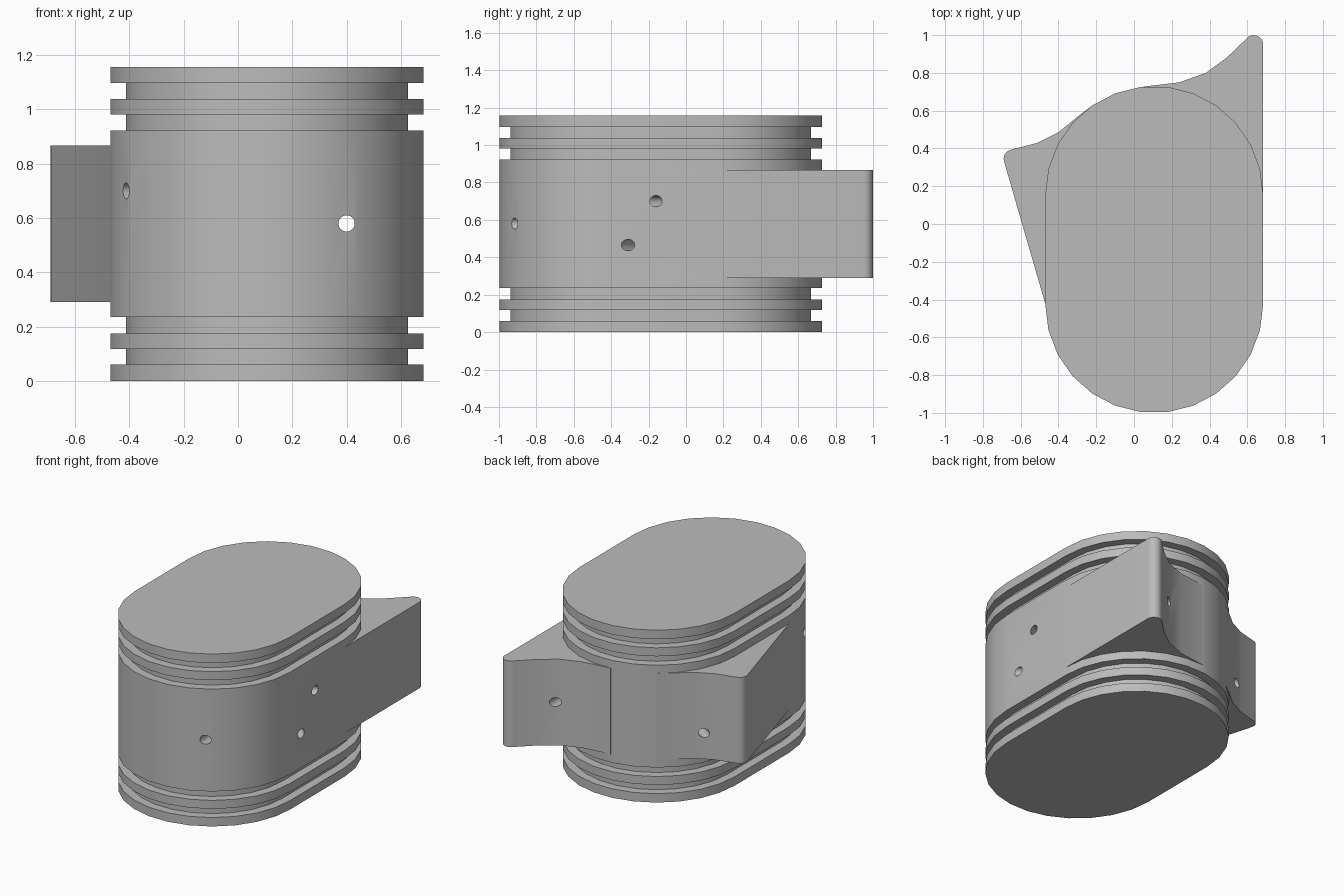
import bpy, bmesh
from math import cos, sin, radians, pi
from mathutils import Vector

cube = bpy.data.objects.get("Cube")
if cube:
    bpy.data.objects.remove(cube)

metal = bpy.data.materials.new("plain grey")
metal.use_nodes = True
GREY = (0.5, 0.5, 0.5, 1)
metal.diffuse_color = GREY
metal.node_tree.nodes["Principled BSDF"].inputs["Base Color"].default_value = GREY


def arc(cx, cy, r, start, end, steps):
    """Points along an arc, angles in degrees."""
    angles = [radians(start + (end - start) * i / steps) for i in range(steps + 1)]
    return [(cx + r * cos(a), cy + r * sin(a)) for a in angles]


def oblong(r):
    """Straight-sided outline with a half round at each end."""
    return arc(0.107, 0.153, r, 0, 180, 13) + arc(0.107, -0.423, r, 180, 360, 13)


def loft(name, layers):
    """Closed solid through a stack of (outline, height) layers."""
    bm = bmesh.new()
    rings = [[bm.verts.new((x, y, z)) for x, y in outline] for outline, z in layers]
    n = len(rings[0])
    for a, b in zip(rings, rings[1:]):
        for i in range(n):
            j = (i + 1) % n
            bm.faces.new((a[i], a[j], b[j], b[i]))
    bm.faces.new(rings[0][::-1])
    bm.faces.new(rings[-1])
    bmesh.ops.recalc_face_normals(bm, faces=bm.faces)
    mesh = bpy.data.meshes.new(name)
    bm.to_mesh(mesh)
    bm.free()
    mesh.materials.append(metal)
    obj = bpy.data.objects.new(name, mesh)
    bpy.context.collection.objects.link(obj)
    return obj


def combine(target, tool, operation):
    """Apply a boolean and discard the tool."""
    tool.hide_render = True
    mod = target.modifiers.new(operation.lower(), "BOOLEAN")
    mod.operation, mod.object, mod.solver = operation, tool, "EXACT"
    bpy.context.view_layer.objects.active = target
    bpy.ops.object.modifier_apply(modifier=mod.name)
    bpy.data.objects.remove(tool)


# Oblong body with two grooves near each end
FULL, GROOVE, HEIGHT = 0.577, 0.52, 1.157
lower = [0, 0.06, 0.118, 0.175, 0.235]
levels = lower + [HEIGHT - z for z in reversed(lower)]
layers = []
for i, (z0, z1) in enumerate(zip(levels, levels[1:])):
    outline = oblong(GROOVE if i % 2 else FULL)
    layers += [(outline, z0), (outline, z1)]
body = loft("ringed_body", layers)

# Side lugs with rounded tips and concave flanks
left_lug = ([(0.3, 0.0), (0.684, 0.1)] + arc(0.634, 0.95, 0.05, 0, 145, 8)
            + [(0.49, 0.88), (0.38, 0.8), (0.24, 0.75), (0.05, 0.727), (0.1, 0.4)])
right_lug = ([(-0.1, 0.4), (-0.22, 0.628), (-0.29, 0.575), (-0.4, 0.485), (-0.51, 0.43)]
             + arc(-0.64, 0.345, 0.05, 100, 196, 6) + [(-0.45, -0.49), (-0.2, -0.3)])
for name, outline in (("left_lug", left_lug), ("right_lug", right_lug)):
    combine(body, loft(name, [(outline, 0.29), (outline, 0.868)]), "UNION")

# Cross-drilled holes: (entry, exit, height)
holes = [((0.4, -0.9), (0.4, 0.81), 0.58),
         ((0.684, -0.16), (-0.415, -0.67), 0.7),
         ((0.684, -0.31), (-0.45, 0.455), 0.465)]
for start, end, z in holes:
    a, b = Vector((*start, z)), Vector((*end, z))
    axis = b - a
    bpy.ops.mesh.primitive_cylinder_add(
        vertices=24, radius=0.03, depth=axis.length + 0.4, location=(a + b) / 2,
        rotation=axis.to_track_quat("Z", "Y").to_euler())
    drill = bpy.context.object
    drill.name = "hole_cutter"
    drill.data.materials.append(metal)
    combine(body, drill, "DIFFERENCE")

# Smooth curved walls, crisp rims
bpy.ops.object.select_all(action="DESELECT")
body.select_set(True)
bpy.context.view_layer.objects.active = body
bpy.ops.object.shade_smooth_by_angle(angle=pi / 6)
